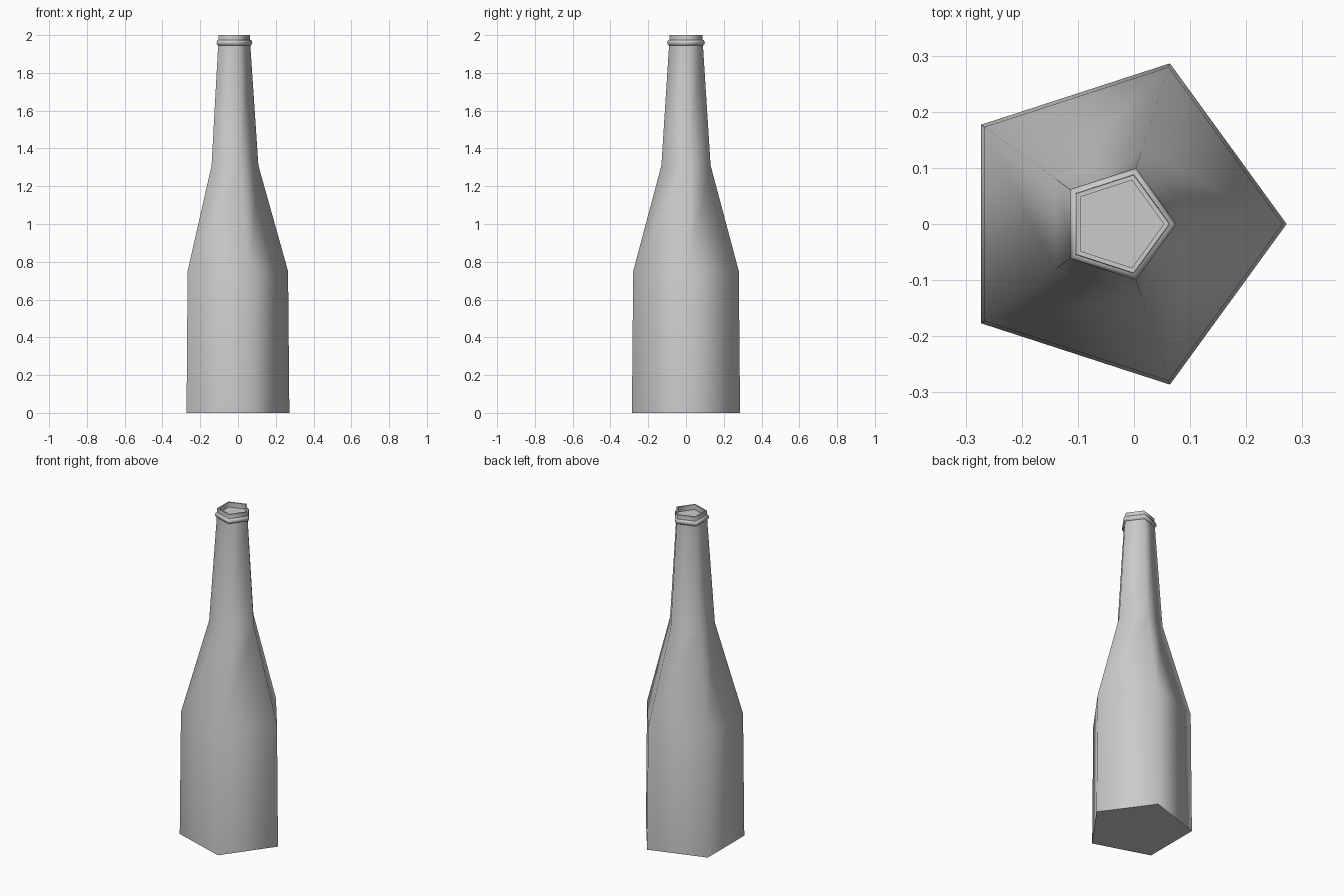
import bpy, bmesh, math

cube = bpy.data.objects.get("Cube")
if cube:
    bpy.data.objects.remove(cube, do_unlink=True)

SIDES = 5
CENTRE_X = -0.029

# One plain grey for the whole bottle
grey = bpy.data.materials.new("grey")
grey.use_nodes = True
colour = (0.6, 0.6, 0.6, 1)
grey.diffuse_color = colour
grey.node_tree.nodes["Principled BSDF"].inputs["Base Color"].default_value = colour


def lathe(name, profile, closed=False):
    """Sweep (radius, height) points around a five-sided axis."""
    bm = bmesh.new()
    rings = []
    for r, z in profile:
        angles = [math.tau * i / SIDES for i in range(SIDES)]
        rings.append([bm.verts.new((CENTRE_X + r * math.cos(a), r * math.sin(a), z))
                      for a in angles])
    pairs = list(zip(rings, rings[1:]))
    if closed:
        pairs.append((rings[-1], rings[0]))
    else:
        bm.faces.new(rings[0][::-1])
        bm.faces.new(rings[-1])
    for low, high in pairs:
        for i in range(SIDES):
            j = (i + 1) % SIDES
            bm.faces.new((low[i], low[j], high[j], high[i]))
    bmesh.ops.recalc_face_normals(bm, faces=bm.faces)
    mesh = bpy.data.meshes.new(name)
    bm.to_mesh(mesh)
    bm.free()
    mesh.materials.append(grey)
    obj = bpy.data.objects.new(name, mesh)
    bpy.context.collection.objects.link(obj)
    bpy.ops.object.select_all(action="DESELECT")
    obj.select_set(True)
    bpy.context.view_layer.objects.active = obj
    bpy.ops.object.shade_smooth_by_angle(angle=math.radians(80))


# Body, shoulder and neck, with a shallow recess inside the mouth
lathe("bottle_body", [(0.301, 0), (0.294, 0.75), (0.137, 1.31), (0.094, 1.95),
                      (0.092, 2.0), (0.082, 2.0), (0.082, 1.97)])

# Raised band just below the mouth
lathe("neck_ring", [(0.09, 1.945), (0.1, 1.947), (0.105, 1.96),
                    (0.1, 1.973), (0.09, 1.975)], closed=True)
